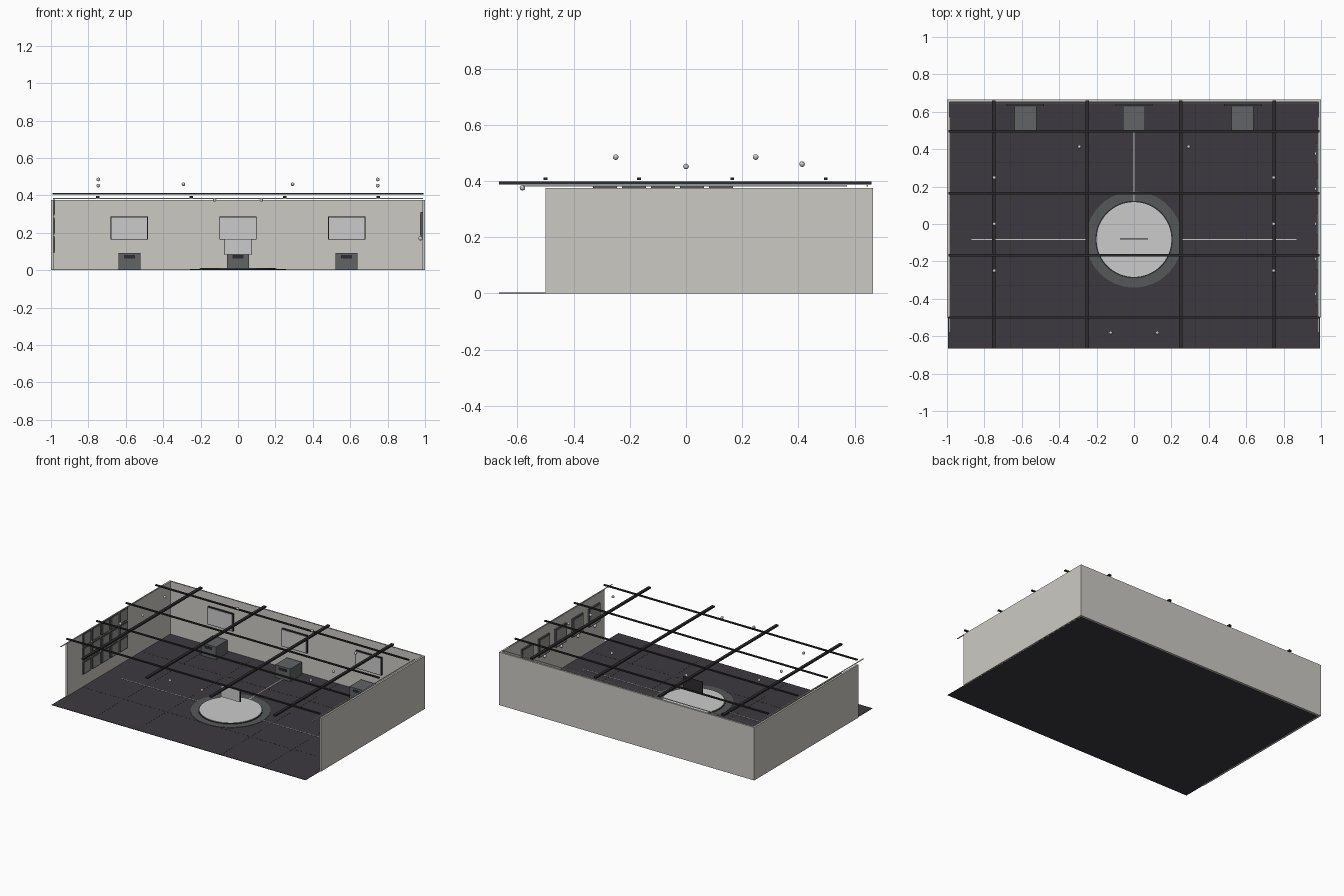
import bpy, math

if "Cube" in bpy.data.objects:
    bpy.data.objects.remove(bpy.data.objects["Cube"])

def mat(name, c):
    m = bpy.data.materials.new(name)
    m.diffuse_color = (*c, 1)
    m.use_nodes = True
    m.node_tree.nodes["Principled BSDF"].inputs["Base Color"].default_value = m.diffuse_color
    return m

WALL = mat("wall_paint", (0.60, 0.59, 0.55))
FLOOR = mat("dark_floor", (0.045, 0.042, 0.05))
BEAM = mat("beam_black", (0.025, 0.025, 0.028))
STEEL = mat("dark_steel", (0.09, 0.095, 0.10))
BOX = mat("kiosk_grey", (0.12, 0.125, 0.13))
SCREEN = mat("screen_white", (0.75, 0.75, 0.75))
PALE = mat("pale_disc", (0.55, 0.55, 0.55))
CARD = mat("card_grey", (0.3, 0.3, 0.29))
LED = mat("led_white", (0.8, 0.85, 0.8))

def box(name, x, y, z, m):
    """Box from (min, max) pairs along each axis."""
    vs = [(a, b, c) for a in x for b in y for c in z]
    fs = [(0, 1, 3, 2), (4, 6, 7, 5), (0, 4, 5, 1), (2, 3, 7, 6), (0, 2, 6, 4), (1, 5, 7, 3)]
    me = bpy.data.meshes.new(name)
    me.from_pydata(vs, [], fs)
    me.materials.append(m)
    ob = bpy.data.objects.new(name, me)
    bpy.context.collection.objects.link(ob)
    return ob

def span(c, w):
    return (c - w / 2, c + w / 2)

def disc(name, r, z0, z1, m):
    bpy.ops.mesh.primitive_cylinder_add(vertices=64, radius=r, depth=z1 - z0,
                                        location=(0, CY, (z0 + z1) / 2))
    ob = bpy.context.object
    ob.name = name
    ob.data.materials.append(m)
    bpy.ops.object.shade_smooth_by_angle()

def bulb(name, loc, r=0.01):
    bpy.ops.mesh.primitive_uv_sphere_add(segments=10, ring_count=6, radius=r, location=loc)
    ob = bpy.context.object
    ob.name = name
    ob.data.materials.append(SCREEN)

CY = -0.083          # centre of the stage
W, D, H, T = 1.0, 0.665, 0.375, 0.013
FZ = 0.003           # floor top

# Floor and three walls
box("floor", (-0.995, 0.995), (-D, D - T), (0, FZ), FLOOR)
box("back_wall", (-W, W), (D - T, D), (0, H), WALL)
for s, n in ((-1, "left"), (1, "right")):
    box(n + "_wall", sorted((s * W, s * (W - T))), (-0.5, D - T), (0, H), WALL)
    box(n + "_led_strip", span(s * 0.985, 0.006), (-0.58, 0.573), (0.381, 0.385), LED)
box("back_led_strip", (-0.98, 0.98), span(0.645, 0.006), (0.381, 0.385), LED)

# Floor seams
for x in (-0.66, -0.33, 0.33, 0.66):
    box("floor_seam", span(x, 0.003), (-D, 0.65), (FZ, FZ + 0.0005), BEAM)
for y in (-0.33, 0.33):
    box("floor_seam", (-0.99, 0.99), span(y, 0.003), (FZ, FZ + 0.0005), BEAM)

# Ceiling beam grid
for x in (-0.75, -0.25, 0.25, 0.75):
    box("long_beam", span(x, 0.02), (-D, 0.66), (0.387, 0.398), BEAM)
for y in (-0.5, -0.167, 0.165, 0.497):
    box("cross_beam", (-0.993, 0.993), span(y, 0.013), (0.404, 0.412), BEAM)

# Central stage with floating panel
disc("stage_ring", 0.257, 0.001, 0.006, STEEL)
disc("stage_disc", 0.2, 0.002, 0.012, PALE)
disc("stage_base", 0.207, 0.001, 0.009, BEAM)
box("floating_panel", span(0, 0.147), span(CY, 0.006), (0.085, 0.166), SCREEN)
box("floating_panel_back", span(0, 0.151), (CY + 0.003, CY + 0.006), (0.083, 0.168), BEAM)

# Guide lines on the floor
box("guide_line_back", span(0, 0.007), (0.115, 0.5), (FZ, 0.0068), PALE)
for s in (-1, 1):
    box("guide_line_side", sorted((s * 0.25, s * 0.87)), span(CY, 0.005), (FZ, 0.005), PALE)

# Back wall screens and kiosks
for x in (-0.581, 0, 0.581):
    box("screen_frame", span(x, 0.2), (0.63, 0.643), (0.163, 0.288), BEAM)
    box("wall_screen", span(x, 0.19), (0.627, 0.631), (0.168, 0.283), SCREEN)
    box("kiosk", span(x, 0.118), (0.5, 0.63), (FZ, 0.093), BOX)
    box("kiosk_slot", span(x, 0.058), (0.497, 0.502), (0.063, 0.08), BEAM)

# Left wall grid of cards
for i in range(5):
    for j in range(3):
        y, z = -0.288 + 0.103 * i, 0.137 + 0.1 * j
        box("card_frame", (-0.987, -0.980), span(y, 0.086), span(z, 0.09), STEEL)
        box("card_face", (-0.981, -0.978), span(y, 0.07), span(z, 0.075), CARD)

# Right wall pictures with a small lamp each
for i in range(5):
    y = -0.375 + 0.1875 * i
    box("picture_frame", (0.976, 0.987), span(y, 0.12), (0.18, 0.31), STEEL)
    box("picture_face", (0.973, 0.977), span(y, 0.105), (0.188, 0.302), CARD)
    bulb("picture_lamp", (0.976, y, 0.17), 0.012)

# Hanging lamps
for s in (-1, 1):
    for y, z in ((-0.25, 0.485), (0, 0.452), (0.248, 0.485)):
        bulb("track_lamp", (s * 0.747, y, z))
    bulb("back_lamp", (s * 0.292, 0.413, 0.46))
    bulb("front_lamp", (s * 0.125, -0.582, 0.376))
